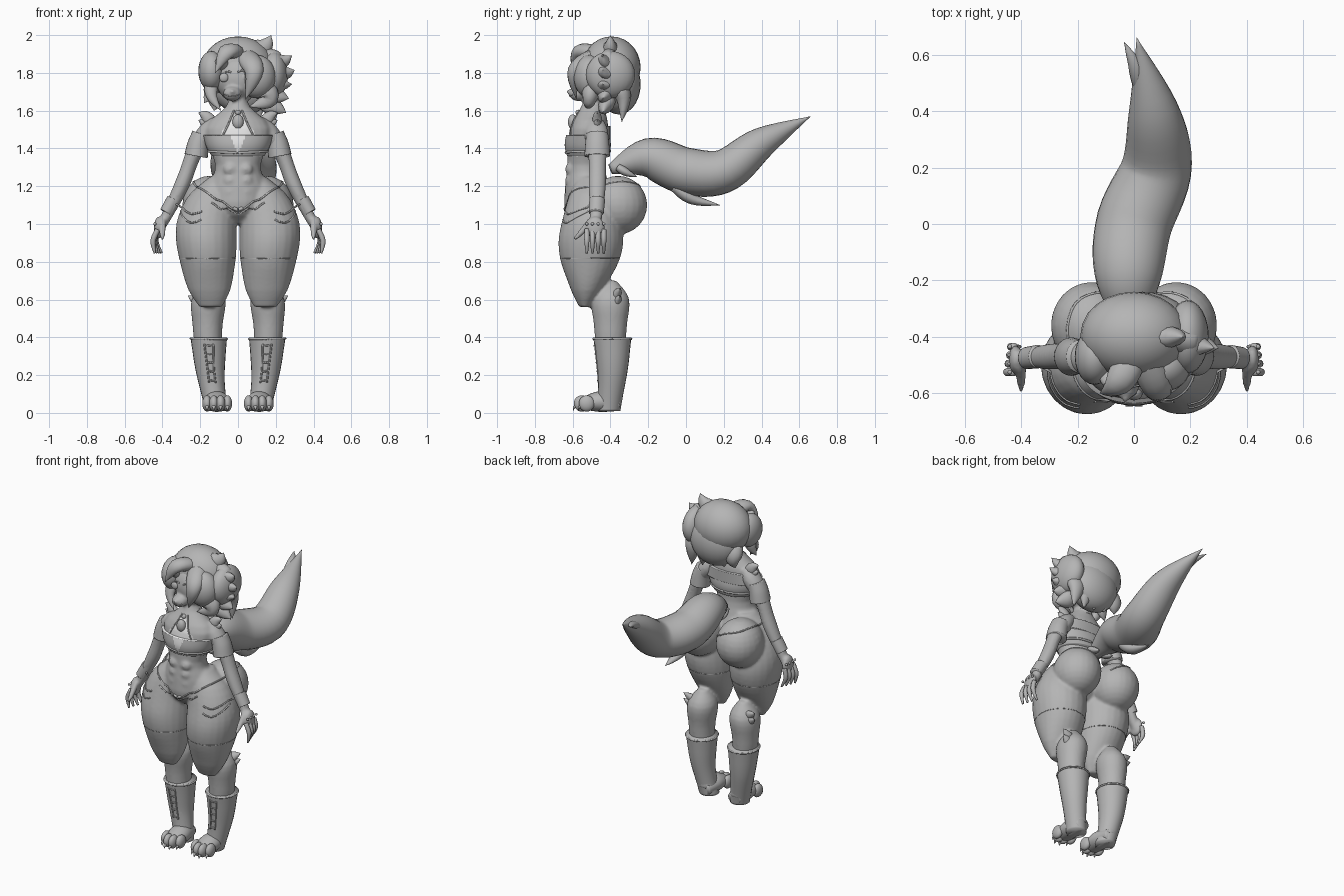
import bpy, bmesh, math
from mathutils import Vector
from mathutils.bvhtree import BVHTree

old_cube = bpy.data.objects.get("Cube")
if old_cube:
    bpy.data.objects.remove(old_cube)

# Part positions are measured from the upright body axis, which stands forward of the origin
AXIS = Vector((0, -.5, 0))


def material(name, value):
    made = bpy.data.materials.new(name)
    made.use_nodes = True
    colour = (value, value, value, 1)
    made.diffuse_color = colour
    made.node_tree.nodes["Principled BSDF"].inputs["Base Color"].default_value = colour
    return made


GREY = material("mid grey", .46)
PALE = material("pale grey", .8)


def finish(bm, name, both):
    """Turn the mesh into an object, with a mirrored twin if it is a paired part."""
    if both:
        copy = bmesh.ops.duplicate(bm, geom=bm.verts[:] + bm.edges[:] + bm.faces[:])
        for item in copy["geom"]:
            if isinstance(item, bmesh.types.BMVert):
                item.co.x = -item.co.x
    bmesh.ops.recalc_face_normals(bm, faces=bm.faces)
    for face in bm.faces:
        face.smooth = True
    bmesh.ops.translate(bm, verts=bm.verts, vec=AXIS)
    mesh = bpy.data.meshes.new(name)
    bm.to_mesh(mesh)
    bm.free()
    mesh.materials.append(GREY)
    mesh.materials.append(PALE)
    part = bpy.data.objects.new(name, mesh)
    bpy.context.collection.objects.link(part)
    return part


def along(keys, t):
    """Smooth value at t between evenly spaced keys."""
    last = len(keys) - 1
    place = t * last
    i = max(0, min(int(place), last - 1))
    u = place - i
    a, b, c, d = (keys[max(0, min(last, i + k))] for k in (-1, 0, 1, 2))
    return b + (c - a) * (u / 2) + (a * 2 - b * 5 + c * 4 - d) * (u * u / 2) + (b * 3 - a - c * 3 + d) * (u ** 3 / 2)


def tube(name, path, widths, depths=None, ratio=1, level=False, both=False, sides=24, steps=20):
    """Loft of ellipses along a path; level rings stay horizontal."""
    path = [Vector(point) for point in path]
    bm = bmesh.new()
    rings = []
    for step in range(steps + 1):
        t = step / steps
        before, after = max(0, t - 1 / steps), min(1, t + 1 / steps)
        ahead = Vector((0, 0, 1)) if level else (along(path, after) - along(path, before)).normalized()
        across = Vector((1, 0, 0))
        across = (across - ahead * across.dot(ahead)).normalized()
        deep = ahead.cross(across)
        width = max(along(widths, t), .001)
        depth = max(along(depths, t), .001) if depths else width * ratio
        ring = []
        for side in range(sides):
            angle = math.tau * side / sides
            offset = across * width * math.cos(angle) + deep * depth * math.sin(angle)
            ring.append(bm.verts.new(along(path, t) + offset))
        rings.append(ring)
    for low, high in zip(rings, rings[1:]):
        for side in range(sides):
            bm.faces.new((low[side - 1], low[side], high[side], high[side - 1]))
    bm.faces.new(rings[0])
    bm.faces.new(rings[-1])
    return finish(bm, name, both)


def ball(name, centre, radii, both=False):
    bm = bmesh.new()
    bmesh.ops.create_uvsphere(bm, u_segments=24, v_segments=14, radius=1)
    bmesh.ops.scale(bm, vec=radii, verts=bm.verts)
    bmesh.ops.translate(bm, vec=centre, verts=bm.verts)
    return finish(bm, name, both)


def bead(name, centre, radius, both=False):
    return ball(name, centre, (radius, radius, radius), both)


def lock(name, root, bend, tip, width, both=False):
    """Tuft of hair or fur, rooted in a larger part and ending in a point."""
    taper = (width * .9, width, width * .6, 0)
    return tube(name, (root, bend, tip), taper, ratio=.75, both=both, sides=12, steps=12)


def surface(part):
    return BVHTree.FromPolygons([v.co - AXIS for v in part.data.vertices],
                                [face.vertices[:] for face in part.data.polygons])


def strap(name, tree, points, radius=.005, both=False):
    """Thin cord laid onto a surface."""
    keys = [Vector(point) for point in points]
    count = 6 * len(keys)
    path = [tree.find_nearest(along(keys, i / count))[0] for i in range(count + 1)]
    return tube(name, path, (radius, radius), both=both, sides=6, steps=count)


def hoop(name, tree, centre, reach, radius, both=False):
    """Cord laid right around a limb or the waist."""
    turns = [math.tau * i / 16 for i in range(17)]
    points = [Vector(centre) + Vector((math.cos(a), math.sin(a), 0)) * reach for a in turns]
    return strap(name, tree, points, radius, both)


# Body: torso, head and limbs fused into one skin
parts = [
    tube("torso", [(0, 0, 1), (0, -.03, 1.35), (0, .02, 1.7)],
         (.05, .14, .16, .12, .15, .17, .06, .05), (.06, .13, .12, .1, .1, .1, .06, .05), level=True),
    ball("head", (0, .03, 1.77), (.12, .11, .13)),
    ball("muzzle", (-.03, -.07, 1.69), (.05, .05, .04)),
    bead("nose", (-.03, -.12, 1.7), .013),
    tube("thighs", [(.1, 0, 1.25), (.165, 0, 1.02), (.16, -.01, .79), (.145, -.035, .56)],
         (.05, .13, .157, .16, .145, .115, .06), (.07, .12, .155, .172, .15, .09, .03), level=True, both=True),
    tube("shins", [(.15, .1, .7), (.16, .1, .4), (.12, .1, .06)],
         (.03, .09, .08, .07, .06, .06), ratio=1.1, level=True, both=True),
    ball("buttocks", (.15, .14, 1.1), (.145, .155, .155), both=True),
    tube("arms", [(.11, .02, 1.54), (.22, .03, 1.4), (.3, .03, 1.2), (.43, .02, .94)],
         (.04, .055, .045, .04, .04, .03, .02), ratio=1.15, both=True),
    ball("palms", (.42, .02, .98), (.025, .05, .06), both=True),
    tube("thumbs", [(.4, 0, 1.02), (.4, -.05, .96), (.4, -.09, .92)], (.02, .017, .01), both=True),
]
for row in range(3):
    z = 1.17 + .06 * row
    parts.append(ball("abdominals", (.04, -.11, z), (.04, .03, .035), both=True))
bpy.ops.object.select_all(action='DESELECT')
for part in parts:
    part.select_set(True)
body = parts[0]
bpy.context.view_layer.objects.active = body
bpy.ops.object.join()
body.name = "body"
fuse = body.modifiers.new("fuse", 'REMESH')
fuse.mode, fuse.voxel_size = 'VOXEL', .009
relax = body.modifiers.new("relax", 'SMOOTH')
relax.iterations = 6
skin = bpy.data.meshes.new_from_object(body.evaluated_get(bpy.context.evaluated_depsgraph_get()))
body.modifiers.clear()
body.data = skin
skin.materials.clear()
skin.materials.append(GREY)
skin.materials.append(PALE)
for face in skin.polygons:
    face.use_smooth = True
    x, y, z = face.center
    face.material_index = int(y < AXIS.y and 1.36 < z < 1.58 and abs(x) < .015 + (1.58 - z) * .75)
on_body = surface(body)

# Fingers fan out below the fused palms
for finger in range(4):
    y = .03 * finger - .025
    tube("fingers", [(.425, y, .97), (.45 - .005 * finger, y, .91), (.44 - .012 * finger, y, .845)],
         (.014, .014, .006), both=True, sides=10, steps=10)
    bead("knuckle_studs", (.44, y, 1), .008, both=True)

# Cropped top with a keyhole neckline and loose sleeves
cropped_top = tube("cropped_top", [(0, -.02, 1.36), (0, -.02, 1.47)],
                   (.14, .17, .185), (.11, .122, .115), level=True, sides=120)
for face in cropped_top.data.polygons:
    x, y, z = face.center
    face.material_index = int(y < AXIS.y and abs(x) < (z - 1.375) * .45)
hoop("cropped_top_hem", surface(cropped_top), (0, 0, 1.36), .2, .007)
tube("back_collar", [(0, .04, 1.45), (0, .045, 1.52)], (.17, .15), (.06, .055), level=True)
tube("sleeves", [(.19, .03, 1.475), (.21, .03, 1.42), (.222, .03, 1.36)], (.053, .058, .062),
     ratio=1.1, both=True)
strap("halter_cords", on_body, [(.09, -.14, 1.47), (.05, -.1, 1.53), (.02, -.06, 1.6)], both=True)
for lift in (0, .04):
    lock("shoulder_fur", (.13, .03, 1.5 + lift / 2), (.17, .03, 1.53 + lift), (.21, .03, 1.55 + lift), .035, both=True)

# Collar and pendant
tube("collar", [(0, .01, 1.6), (0, .01, 1.63)], (.064, .06), level=True)
ball("pendant", (0, -.1, 1.54), (.03, .025, .04))
bead("pendant_ring", (0, -.07, 1.59), .015)

# Briefs, cords and bracers
strap("briefs_bow", on_body, [(-.03, -.16, 1.08), (0, -.16, 1.06), (.03, -.16, 1.08)], .01)
strap("briefs_waist_cord", on_body, [(0, -.15, 1.05), (.16, -.13, 1.17), (.22, 0, 1.2), (.2, .2, 1.2),
                                     (.08, .28, 1.2), (.01, .25, 1.16)], both=True)
strap("briefs_leg_edge", on_body, [(0, -.16, 1), (.05, -.16, 1.06), (.14, -.15, 1.12)], both=True)
for drop in (0, .05):
    strap("thigh_cords", on_body, [(.2, -.18, 1.08 - drop), (.26, -.13, 1.06 - drop), (.32, -.02, 1.1 - drop / 2)], both=True)
hoop("stocking_edge", on_body, (.16, 0, .82), .15, .002, both=True)
tube("bracers", [(.34, .03, 1.13), (.38, .025, 1.06)], (.038, .036), ratio=1.1, both=True)

# Boots with laces, and pawed feet
boots = tube("boots", [(.155, .11, .4), (.145, .11, .2), (.113, .09, .01)],
             (.097, .087, .074, .064, .06), ratio=1.04, level=True, both=True)
on_boots = surface(boots)
hoop("boot_cuffs", on_boots, (.155, .11, .39), .12, .006, both=True)
for shift in (-.028, .028):
    strap("lace_rails", on_boots, [(.155 + shift, -.02, .36), (.13 + shift, 0, .16)], both=True)
for row in range(5):
    x, z = .13 + .005 * row, .17 + .045 * row
    strap("laces", on_boots, [(x - .028, -.02, z), (x, -.03, z), (x + .028, -.02, z)], both=True)
tube("feet", [(.112, .15, .05), (.112, .05, .06), (.11, -.04, .05)], (.045, .066, .055), (.04, .055, .035), both=True)
for toe in (-1.5, -.5, .5, 1.5):
    x, y = .11 + .036 * toe, -.055 + .013 * toe * toe
    ball("toes", (x, y, .05), (.025, .042, .043), both=True)
    lock("claws", (x, y - .02, .04), (x, y - .04, .03), (x, y - .045, .01), .01, both=True)
for z in (.6, .64):
    lock("leg_fur", (.2, .13, z - .02), (.23, .14, z), (.265, .15, z + .02), .03, both=True)

# Tail with a split tip
tube("tail", [(0, .1, 1.29), (-.02, .3, 1.35), (0, .5, 1.28), (.08, .7, 1.28), (.07, .9, 1.43), (.01, 1.16, 1.57)],
     (.03, .115, .135, .125, .09, 0), ratio=.92, sides=28, steps=32)
lock("tail_second_tip", (.03, .97, 1.48), (.005, 1.06, 1.53), (-.035, 1.145, 1.555), .03)
lock("tail_underfur", (.03, .44, 1.2), (.03, .54, 1.13), (.03, .68, 1.1), .045)
lock("tail_root_fur", (.04, .14, 1.3), (.05, .19, 1.27), (.05, .24, 1.25), .03, both=True)

# Face details and pierced ear
for x in (-.075, .025):
    ball("eye", (x, -.065, 1.775), (.024, .012, .024))
    strap("brow", on_body, [(x - .03, -.1, 1.81), (x, -.1, 1.82), (x + .03, -.1, 1.81)])
strap("mouth", on_body, [(-.08, -.1, 1.685), (-.035, -.13, 1.67), (.01, -.1, 1.685)], .003)
lock("ear", (-.09, -.02, 1.83), (-.085, -.06, 1.87), (-.07, -.08, 1.92), .035)
for stud in range(3):
    bead("ear_stud", (-.1, -.07, 1.84 + .02 * stud), .008)

# Hair: rounded crown and lobes, then pointed locks
ball("hair_crown", (0, .105, 1.83), (.19, .155, .163))
ball("hair_back", (.03, .145, 1.74), (.17, .115, .16))
ball("hair_side_lobe", (-.14, .03, 1.81), (.07, .1, .105))
ball("hair_front_lobe", (.1, -.01, 1.78), (.1, .085, .115))
ball("hair_outer_lobe", (.19, .1, 1.79), (.075, .13, .125))
lock("fringe_side", (0, .04, 1.9), (-.06, -.07, 1.91), (-.12, -.1, 1.8), .055)
lock("fringe_middle", (.03, .04, 1.9), (.085, -.09, 1.81), (.04, -.08, 1.66), .06)
lock("side_lock", (-.14, .02, 1.78), (-.14, -.02, 1.68), (-.09, -.05, 1.6), .035)
lock("side_curl", (-.13, .03, 1.76), (-.15, .02, 1.69), (-.18, .01, 1.64), .04)
lock("front_lock", (.12, 0, 1.74), (.16, -.01, 1.66), (.06, -.02, 1.62), .06)
lock("crown_lock", (.06, .1, 1.9), (.14, .1, 1.94), (.175, .1, 1.998), .055)
for spike in range(5):
    z = 1.86 - .06 * spike
    reach = .3 - .015 * abs(spike - 1)
    lock("hair_spike", (.14, .09, z + .03), (reach - .06, .07, z), (reach, .06, z + .03 - .015 * spike), .055)
for nape in range(5):
    x = .07 * nape - .11
    lock("nape_lock", (x, .14, 1.74), (x * 1.05, .17, 1.66), (x * 1.15, .16, 1.6 - .015 * nape), .06)
